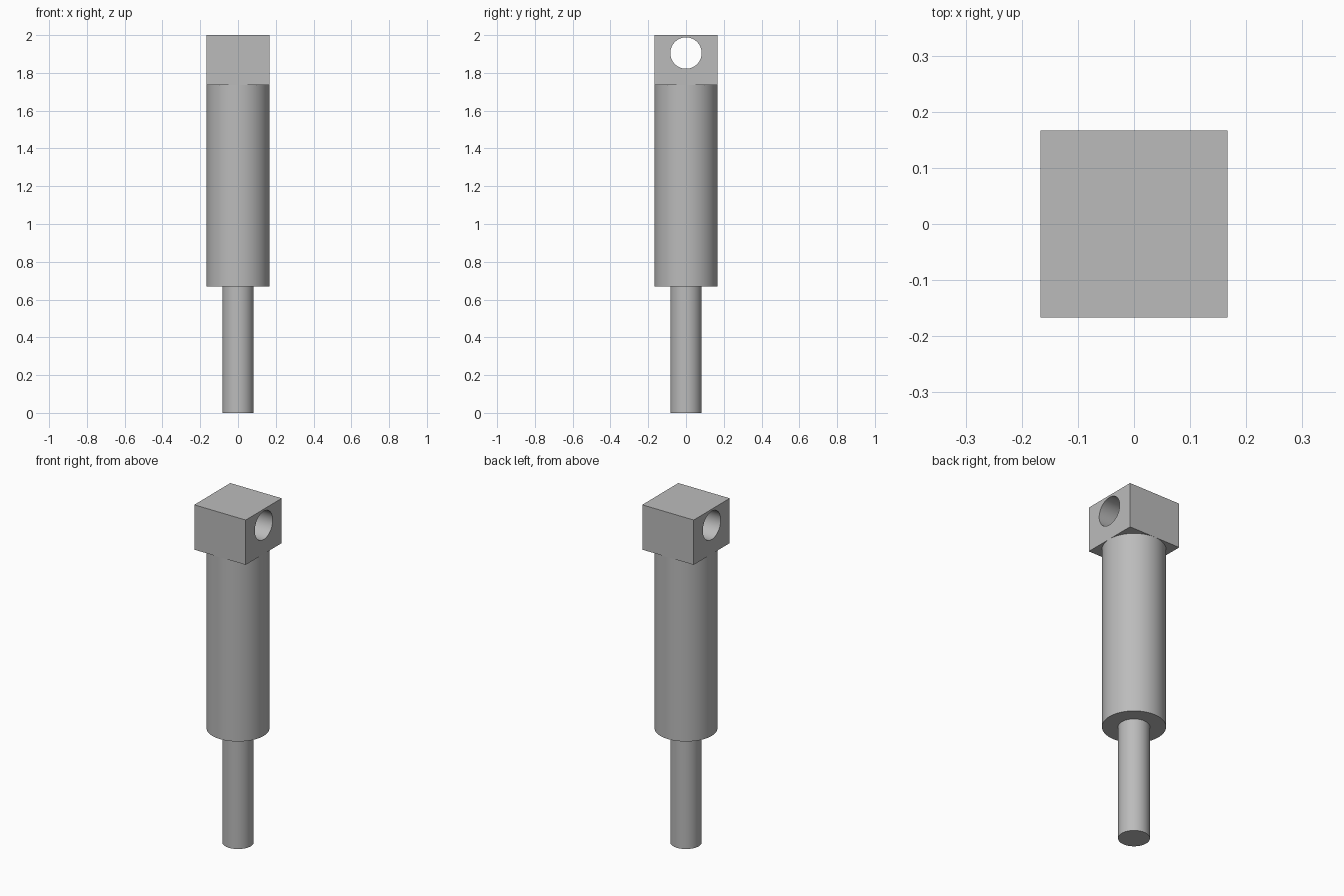
import bpy
import math

default = bpy.data.objects.get("Cube")
if default:
    bpy.data.objects.remove(default, do_unlink=True)

HALF = 0.167        # half width of the head, radius of the barrel
BORE = 0.083        # radius of the rod and of the pin hole
BARREL_BOTTOM = 0.67
HEAD_BOTTOM = 1.737
TOP = 2.0

steel = bpy.data.materials.new("plain grey")
steel.use_nodes = True
grey = (0.5, 0.5, 0.5, 1)
steel.diffuse_color = grey
steel.node_tree.nodes["Principled BSDF"].inputs["Base Color"].default_value = grey


def finish(obj, name):
    obj.name = name
    obj.data.materials.clear()
    obj.data.materials.append(steel)
    bpy.ops.object.shade_smooth_by_angle(angle=math.radians(30))


def upright_cylinder(name, radius, bottom, top):
    bpy.ops.mesh.primitive_cylinder_add(
        vertices=64, radius=radius, depth=top - bottom,
        location=(0, 0, (bottom + top) / 2))
    finish(bpy.context.object, name)


# Piston rod and barrel
upright_cylinder("piston_rod", BORE, 0, BARREL_BOTTOM)
upright_cylinder("barrel", HALF, BARREL_BOTTOM, HEAD_BOTTOM)

# Cutter for the pin hole, running left to right
bpy.ops.mesh.primitive_cylinder_add(
    vertices=64, radius=BORE, depth=1, location=(0, 0, 1.905),
    rotation=(0, math.pi / 2, 0))
cutter = bpy.context.object
cutter.name = "pin_hole_cutter"
cutter.hide_render = True

# Square mounting head with the hole cut through
bpy.ops.mesh.primitive_cube_add(size=1, location=(0, 0, (HEAD_BOTTOM + TOP) / 2))
head = bpy.context.object
head.scale = (2 * HALF, 2 * HALF, TOP - HEAD_BOTTOM)
bpy.ops.object.transform_apply(location=False, rotation=False, scale=True)
cut = head.modifiers.new("pin_hole", 'BOOLEAN')
cut.operation = 'DIFFERENCE'
cut.solver = 'EXACT'
cut.object = cutter
bpy.ops.object.modifier_apply(modifier=cut.name)
bpy.data.objects.remove(cutter, do_unlink=True)
finish(head, "mounting_head")
